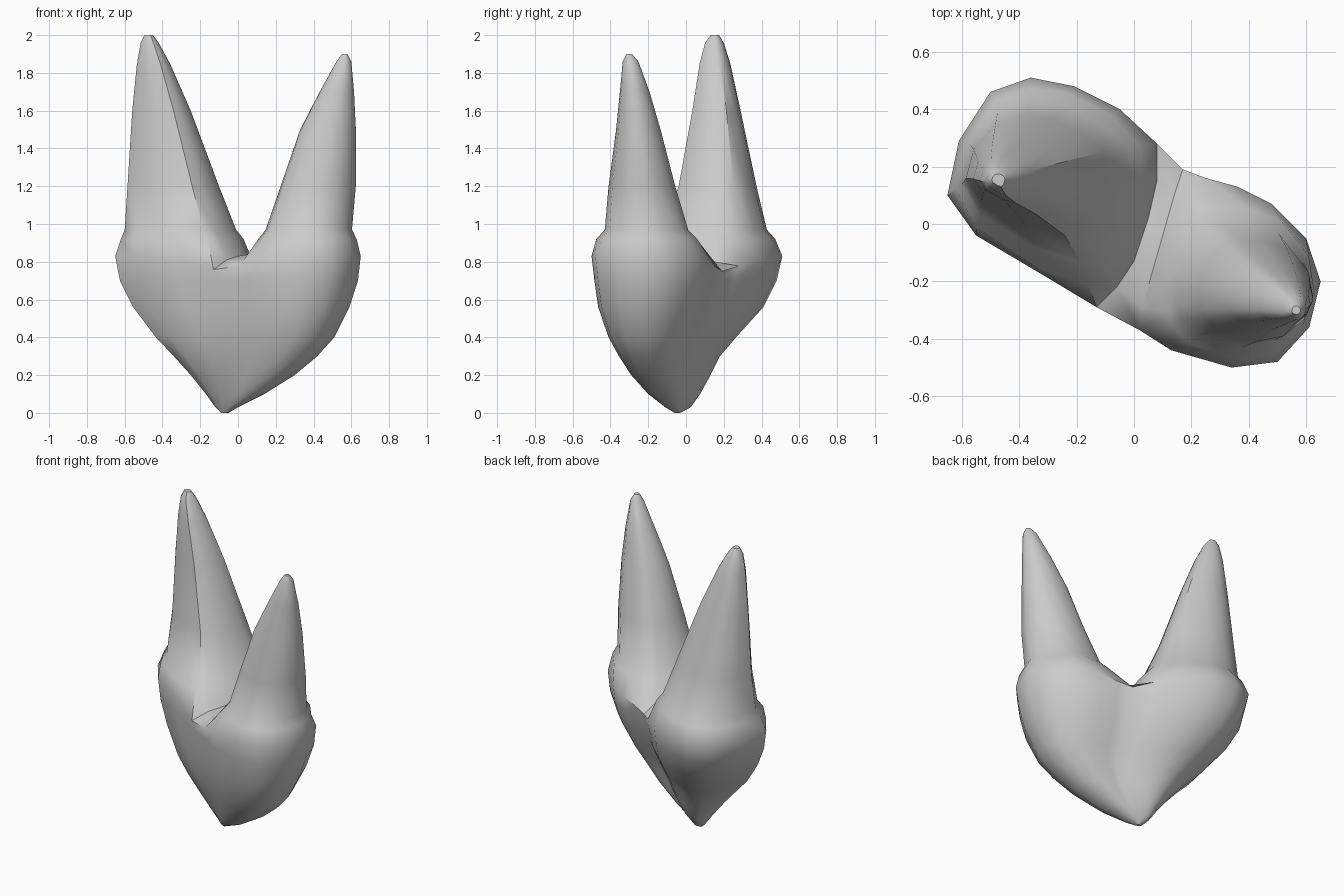
import bpy
import bmesh
from mathutils import Vector

if "Cube" in bpy.data.objects:
    bpy.data.objects.remove(bpy.data.objects["Cube"], do_unlink=True)

# Rim outline of the crown, one arc per lobe
LEFT_ARC = [(-0.13, -0.29), (-0.33, -0.17), (-0.55, -0.04), (-0.65, 0.1), (-0.61, 0.29),
            (-0.5, 0.46), (-0.36, 0.51), (-0.21, 0.48), (-0.05, 0.4), (0.08, 0.28)]
RIGHT_ARC = [(0.17, 0.19), (0.25, 0.16), (0.36, 0.13), (0.48, 0.07), (0.6, -0.05),
             (0.65, -0.2), (0.61, -0.36), (0.5, -0.48), (0.34, -0.5), (0.13, -0.44),
             (0.02, -0.37)]
# Edges of the valley floor between the lobes, back to front
LEFT_VALLEY = [(0.08, 0.15, 0.8), (0.05, 0.02, 0.83), (0.0, -0.13, 0.83), (-0.06, -0.22, 0.81)]
RIGHT_VALLEY = [(0.14, 0.1, 0.81), (0.1, -0.04, 0.84), (0.06, -0.18, 0.84), (0.03, -0.29, 0.81)]

# Sections: z, x range, y range
CROWN = [(0.7, -0.625, 0.635, -0.485, 0.48), (0.56, -0.555, 0.59, -0.465, 0.41),
         (0.4, -0.435, 0.51, -0.41, 0.265), (0.3, -0.34, 0.42, -0.355, 0.18),
         (0.2, -0.25, 0.3, -0.29, 0.13), (0.1, -0.17, 0.14, -0.2, 0.075),
         (0.03, -0.12, 0.0, -0.11, 0.025), (0.0, -0.09, -0.05, -0.06, -0.03)]
LEFT_ROOT = [(0.92, -0.62, 0.03, -0.22, 0.475), (0.97, -0.6, -0.01, -0.14, 0.43),
             (1.2, -0.585, -0.1, -0.045, 0.375), (1.6, -0.56, -0.25, 0.03, 0.29),
             (1.85, -0.535, -0.36, 0.07, 0.235), (1.96, -0.515, -0.42, 0.1, 0.2),
             (2.0, -0.495, -0.45, 0.13, 0.175)]
RIGHT_ROOT = [(0.92, 0.1, 0.63, -0.475, 0.07), (0.97, 0.14, 0.605, -0.43, 0.02),
              (1.2, 0.22, 0.625, -0.41, -0.05), (1.5, 0.325, 0.625, -0.37, -0.13),
              (1.7, 0.43, 0.615, -0.35, -0.19), (1.86, 0.52, 0.6, -0.335, -0.25),
              (1.9, 0.55, 0.58, -0.315, -0.285)]

bm = bmesh.new()


def rim_vert(p):
    """Rim point, dipping towards the valley between the lobes."""
    t = abs(p[0] * 0.88 - p[1] * 0.47 - 0.06)
    return bm.verts.new((p[0], p[1], 0.83 - 0.08 * max(0, 1 - t / 0.35)))


def fit(loop, section, roundness):
    """Copy a loop into a section's box, blended towards an ellipse."""
    z, x0, x1, y0, y1 = section
    xs, ys = [v.co.x for v in loop], [v.co.y for v in loop]
    ring = []
    for v in loop:
        p = Vector(((v.co.x - min(xs)) / (max(xs) - min(xs)) * 2 - 1,
                    (v.co.y - min(ys)) / (max(ys) - min(ys)) * 2 - 1))
        p = p.lerp(p.normalized(), roundness)
        ring.append(bm.verts.new(((x0 + x1 + p.x * (x1 - x0)) / 2,
                                  (y0 + y1 + p.y * (y1 - y0)) / 2, z)))
    return ring


def loft(loop, sections, roundness):
    """Skin a loop through its sections and cap the end."""
    last = loop
    for section in sections:
        ring = fit(loop, section, roundness)
        for i in range(len(loop)):
            j = (i + 1) % len(loop)
            bm.faces.new((last[i], last[j], ring[j], ring[i]))
        last = ring
    bm.faces.new(last)


left = [rim_vert(p) for p in LEFT_ARC]
right = [rim_vert(p) for p in RIGHT_ARC]
left_valley = [bm.verts.new(p) for p in LEFT_VALLEY]
right_valley = [bm.verts.new(p) for p in RIGHT_VALLEY]

# Heart-shaped crown below the rim, then one root on each lobe
loft(left + right, CROWN, 0)
loft(left + left_valley, LEFT_ROOT, 0.35)
loft(right + right_valley[::-1], RIGHT_ROOT, 0.8)

# Valley floor joining the lobes
a = [left[-1]] + left_valley + [left[0]]
b = [right[0]] + right_valley + [right[-1]]
for i in range(len(a) - 1):
    bm.faces.new((a[i], a[i + 1], b[i + 1], b[i]))
bmesh.ops.recalc_face_normals(bm, faces=bm.faces)

mesh = bpy.data.meshes.new("tooth")
bm.to_mesh(mesh)
bm.free()
tooth = bpy.data.objects.new("tooth", mesh)
bpy.context.collection.objects.link(tooth)

# Plain grey material
grey = bpy.data.materials.new("light_grey")
grey.use_nodes = True
color = (0.6, 0.6, 0.6, 1)
grey.diffuse_color = color
grey.node_tree.nodes["Principled BSDF"].inputs["Base Color"].default_value = color
mesh.materials.append(grey)

bpy.context.view_layer.objects.active = tooth
tooth.select_set(True)
bpy.ops.object.shade_smooth_by_angle(angle=0.7)
